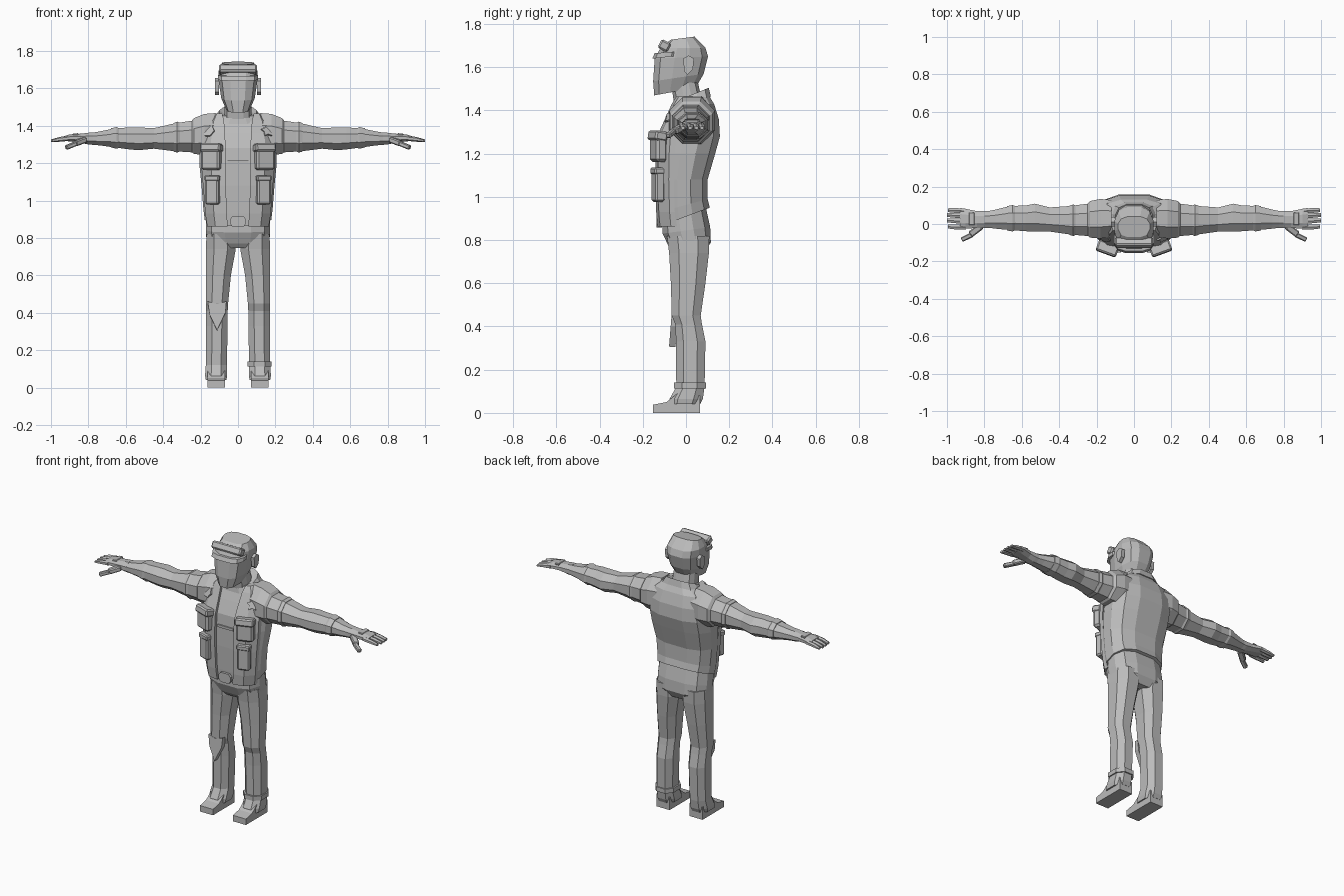
import bpy, bmesh, math
from mathutils import Vector, Matrix

grey = bpy.data.materials.new("grey")
grey.diffuse_color = (0.5, 0.5, 0.5, 1)

# unit half outline of a rounded body section (front to back)
BODY = [(.4, -1), (.82, -.78), (1, -.25), (1, .3), (.8, .78), (.4, 1)]
LIMB = [(.45, -1), (1, -.5), (1, .45), (.5, 1)]


def finish(name, bm):
    bmesh.ops.recalc_face_normals(bm, faces=bm.faces)
    me = bpy.data.meshes.new(name)
    bm.to_mesh(me)
    bm.free()
    me.materials.append(grey)
    ob = bpy.data.objects.new(name, me)
    bpy.context.collection.objects.link(ob)
    return ob


def loft(name, rings):
    bm = bmesh.new()
    vs = [[bm.verts.new(p) for p in r] for r in rings]
    n = len(vs[0])
    for a, b in zip(vs, vs[1:]):
        for i in range(n):
            j = (i + 1) % n
            bm.faces.new((a[i], a[j], b[j], b[i]))
    bm.faces.new(vs[0])
    bm.faces.new(vs[-1])
    return finish(name, bm)


def section(zf, zb, x0, x1, y0, y1, half=BODY):
    """Horizontal ring, tilted from zf at the front to zb at the back."""
    pts = half + [(-x, y) for x, y in reversed(half)]
    cx, hx, cy, hy = (x0 + x1) / 2, (x1 - x0) / 2, (y0 + y1) / 2, (y1 - y0) / 2
    return [(cx + hx * x, cy + hy * y, zf + (zb - zf) * (y + 1) / 2) for x, y in pts]


def body(name, rows):
    return loft(name, [section(zf, zb, -hx, hx, y0, y1) for zf, zb, hx, y0, y1 in rows])


def arm_loft(name, s, rows, n=8):
    """Rings across x: x, y centre, z centre, y radius, z radius."""
    return loft(name, [[(s * x, cy + ry * math.cos((i + .5) * math.tau / n) * 1.06,
                         cz + rz * math.sin((i + .5) * math.tau / n) * 1.06)
                        for i in range(n)] for x, cy, cz, ry, rz in rows])


def block(name, loc, size, rz=0, rx=0, ry=0, bevel=0):
    bm = bmesh.new()
    bmesh.ops.create_cube(bm, size=1)
    bmesh.ops.scale(bm, vec=size, verts=bm.verts)
    if bevel:
        bmesh.ops.bevel(bm, geom=bm.edges[:], offset=bevel, segments=1, affect='EDGES')
    m = Matrix.Translation(loc) @ Matrix.Rotation(rz, 4, 'Z') @ Matrix.Rotation(ry, 4, 'Y') @ Matrix.Rotation(rx, 4, 'X')
    bmesh.ops.transform(bm, matrix=m, verts=bm.verts)
    return finish(name, bm)


def prism(name, pts, depth, matrix):
    """Outline in local xz, extruded along local y."""
    a = [matrix @ Vector((x, -depth / 2, z)) for x, z in pts]
    b = [matrix @ Vector((x, depth / 2, z)) for x, z in pts]
    return loft(name, [a, b])


# torso, hips, neck, collar
body("torso", [(.865, .95, .178, -.118, .11), (.93, .99, .185, -.122, .10), (1.08, 1.08, .195, -.125, .10),
               (1.2, 1.2, .207, -.122, .135), (1.28, 1.28, .207, -.115, .157), (1.36, 1.36, .2, -.08, .152),
               (1.42, 1.43, .175, -.052, .13), (1.45, 1.48, .10, -.045, .10)])
body("hips", [(.90, .96, .17, -.108, .09), (.83, .86, .172, -.108, .112),
              (.77, .79, .168, -.08, .115), (.745, .745, .13, -.06, .09)])
body("neck", [(1.40, 1.42, .075, -.05, .08), (1.53, 1.53, .07, -.07, .055)])
body("collar", [(1.41, 1.465, .125, -.06, .115), (1.44, 1.505, .10, -.055, .105),
                (1.43, 1.49, .08, -.045, .085)])

# head with cap brim and face edge
body("head", [(1.47, 1.505, .062, -.147, .045), (1.535, 1.57, .09, -.152, .082), (1.64, 1.65, .104, -.145, .102),
              (1.69, 1.69, .105, -.118, .09), (1.728, 1.742, .085, -.07, .04)])
body("cap_brim", [(1.64, 1.655, .108, -.156, -.02), (1.665, 1.675, .108, -.145, -.02)])
block("cap_crown_band", (0, -.10, 1.70), (.205, .05, .045), rx=-.5, bevel=.008)

for s, side in ((-1, "right"), (1, "left")):
    # ear
    ear = [(-.025, .03), (0, .045), (.025, .03), (.02, -.02), (-.005, -.045), (-.02, -.03)]
    prism(side + "_ear", ear, .022, Matrix.Translation((s * .112, .012, 1.61)) @ Matrix.Rotation(math.pi / 2, 4, 'Z'))

    # open jacket front following the chest
    rows = [(.862, .055, .165, -.132), (.93, .06, .175, -.138), (1.08, .065, .187, -.142), (1.2, .066, .197, -.14),
            (1.28, .066, .197, -.134), (1.36, .07, .19, -.098), (1.43, .075, .165, -.066), (1.465, .085, .13, -.045)]
    loft(side + "_jacket_front", [[(s * a, y, z), (s * (a * .4 + b * .6), y + .012, z), (s * b, y + .062, z),
                                   (s * b, y + .09, z), (s * a, y + .04, z)] for z, a, b, y in rows])
    # chest and waist pockets
    block(side + "_chest_pocket", (s * .142, -.127, 1.225), (.105, .055, .125), rz=s * .35, bevel=.012)
    block(side + "_chest_flap", (s * .142, -.131, 1.282), (.115, .06, .045), rz=s * .35, rx=-.15, bevel=.008)
    block(side + "_waist_pocket", (s * .135, -.129, 1.055), (.075, .045, .155), rz=s * .3, bevel=.009)
    block(side + "_waist_flap", (s * .135, -.131, 1.12), (.08, .05, .03), rz=s * .3, bevel=.006)

    # shoulder cap and sleeve
    arm_loft(side + "_shoulder", s, [(.12, .03, 1.355, .10, .115), (.18, .028, 1.353, .108, .112),
                                     (.235, .025, 1.345, .10, .098), (.25, .023, 1.342, .085, .083)])
    arm_loft(side + "_arm", s, [(.15, .025, 1.345, .085, .085), (.25, .022, 1.342, .088, .086),
                                (.34, .02, 1.338, .078, .076), (.45, .024, 1.332, .066, .056),
                                (.53, .034, 1.33, .076, .062), (.58, .03, 1.332, .07, .06),
                                (.66, .032, 1.335, .066, .052), (.74, .026, 1.332, .052, .038),
                                (.80, .024, 1.33, .042, .03)])
    arm_loft(side + "_sleeve_fold", s, [(.31, .02, 1.339, .08, .078), (.325, .02, 1.339, .086, .084),
                                        (.345, .02, 1.338, .08, .078)])
    arm_loft(side + "_cuff", s, [(.635, .031, 1.334, .066, .054), (.65, .031, 1.335, .072, .059),
                                 (.68, .03, 1.335, .066, .052)])
    # gloved hand
    arm_loft(side + "_glove", s, [(.775, .024, 1.331, .046, .034), (.80, .024, 1.331, .046, .032),
                                  (.84, .024, 1.333, .046, .025), (.90, .028, 1.335, .054, .019),
                                  (.93, .03, 1.331, .057, .013)])
    block(side + "_knuckle_guard", (s * .868, .028, 1.353), (.03, .07, .012), ry=s * .1, bevel=.003)
    for name, y, end in (("index", -.018, .995), ("middle", .015, 1.0), ("ring", .044, 1.0), ("little", .07, .995)):
        arm_loft(f"{side}_{name}_finger", s, [(.90, y, 1.333, .014, .013), (.955, y + .002, 1.327, .014, .012),
                                              (end, y + .004, 1.319, .011, .007)], 6)
    block(side + "_thumb_base", (s * .845, -.033, 1.315), (.075, .036, .03), rz=-s * .65, ry=s * .3, bevel=.006)
    block(side + "_thumb", (s * .892, -.07, 1.294), (.065, .026, .024), rz=-s * .45, ry=s * .35, bevel=.005)

    # trouser leg
    legs = [(.82, .02, .168, -.088, .108), (.74, .012, .172, -.078, .106), (.6, .038, .172, -.07, .09),
            (.45, .053, .172, -.066, .068), (.41, .055, .17, -.05, .074), (.33, .055, .17, -.046, .09),
            (.12, .06, .172, -.045, .086), (.065, .058, .176, -.076, .078), (.04, .062, .172, -.078, .066)]
    loft(side + "_trouser_leg", [section(z, z, min(s * a, s * b), max(s * a, s * b), y0, y1, LIMB)
                                 for z, a, b, y0, y1 in legs])
    # shoe from a side profile
    shoe = [(-.152, 0), (.065, 0), (.065, .08), (-.04, .09), (-.09, .05), (-.152, .038)]
    prism(side + "_shoe", shoe, .092, Matrix.Translation((s * .116, 0, 0)) @ Matrix.Rotation(math.pi / 2, 4, 'Z'))

# pieces worn on one side only
prism("knee_patch", [(-.05, .06), (0, .045), (.05, .06), (.045, 0), (0, -.095), (-.04, -.01)], .03,
      Matrix.Translation((-.112, -.056, .40)) @ Matrix.Rotation(-.08, 4, 'X'))
loft("ankle_strap", [section(z, z, .05, .18, -.056, .093, LIMB) for z in (.112, .14)])
hexagon = [(.033 * math.cos(i * math.pi / 3), .033 * math.sin(i * math.pi / 3)) for i in range(6)]
star = [((.036 if i % 2 == 0 else .02) * math.sin(i * math.pi / 5),
         (.036 if i % 2 == 0 else .02) * math.cos(i * math.pi / 5)) for i in range(10)]
for name, pts, s in (("hexagon_badge", hexagon, -1), ("star_badge", star, 1)):
    prism(name, pts, .02, Matrix.Translation((s * .155, -.072, 1.37)) @ Matrix.Rotation(s * .4, 4, 'Z')
          @ Matrix.Rotation(-.45, 4, 'X'))

# belt buckle and shirt seam
prism("belt_buckle", [(-.042, .012), (-.028, .03), (.028, .03), (.042, .012), (.042, -.012), (.028, -.03),
                      (-.028, -.03), (-.042, -.012)], .025, Matrix.Translation((0, -.124, .888)))
block("shirt_hem", (0, -.118, 1.205), (.11, .022, .016))
